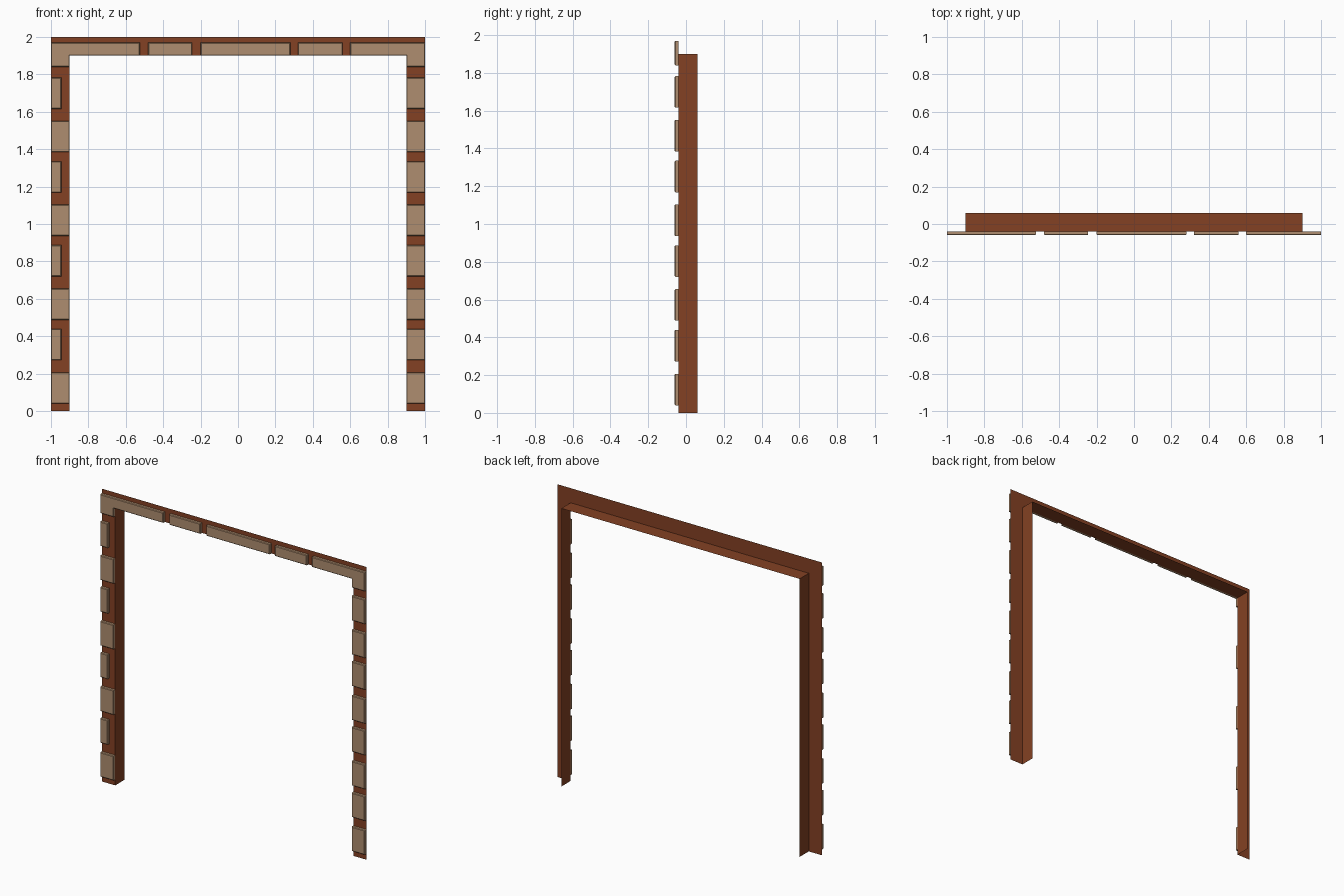
import bpy, bmesh

if "Cube" in bpy.data.objects:
    bpy.data.objects.remove(bpy.data.objects["Cube"])

FLANGE_Y, BACK_Y, STONE_Y = -0.04, 0.06, -0.06
CHAMFER = 0.004


def material(name, rgb):
    m = bpy.data.materials.new(name)
    m.diffuse_color = (*rgb, 1.0)
    m.use_nodes = True
    m.node_tree.nodes["Principled BSDF"].inputs["Base Color"].default_value = m.diffuse_color
    return m


wood = material("reddish brown", (0.23, 0.053, 0.017))
stone = material("tan stone", (0.43, 0.27, 0.16))


def finish(name, bm, mat):
    me = bpy.data.meshes.new(name)
    bm.to_mesh(me)
    bm.free()
    me.materials.append(mat)
    ob = bpy.data.objects.new(name, me)
    bpy.context.collection.objects.link(ob)
    return ob


# Door surround: thin L section (front flange + inner reveal) swept around the opening
def outline(half, top, y):
    return [(-half, y, 0), (-half, y, top), (half, y, top), (half, y, 0)]


bm = bmesh.new()
rings = [[bm.verts.new(p) for p in outline(*r)]
         for r in ((1.0, 2.0, FLANGE_Y), (0.9, 1.9, FLANGE_Y), (0.9, 1.9, BACK_Y))]
for a, b in zip(rings, rings[1:]):
    for i in range(3):
        bm.faces.new((a[i], b[i], b[i + 1], a[i + 1]))
finish("door_surround", bm, wood)


# Facing block: outline counter-clockwise in x,z, raised from the flange, chamfered front
def block(name, pts):
    bm = bmesh.new()
    f = bm.faces.new([bm.verts.new((x, FLANGE_Y, z)) for x, z in pts])
    f.normal_update()
    front = bmesh.ops.extrude_discrete_faces(bm, faces=[f])["faces"][0]
    for v in front.verts:
        v.co.y = STONE_Y + CHAMFER
    bm.normal_update()
    bmesh.ops.inset_region(bm, faces=[front], thickness=CHAMFER, depth=CHAMFER,
                           use_even_offset=True, use_boundary=True)
    finish(name, bm, stone)


def rect(x0, x1, z0, z1):
    return [(x0, z0), (x1, z0), (x1, z1), (x0, z1)]


# Jamb blocks: left side alternates long and short, right side all long
for i in range(8):
    z = 0.04 + 0.448 * (i // 2) + 0.232 * (i % 2)
    left_end = -0.945 if i % 2 else -0.9
    block(f"left_jamb_block_{i + 1}", rect(-1.0, left_end, z, z + 0.167))
    block(f"right_jamb_block_{i + 1}", rect(0.9, 1.0, z, z + 0.167))

# Lintel blocks
for i, (x0, x1) in enumerate(((-0.48, -0.245), (-0.2, 0.28), (0.32, 0.56))):
    block(f"lintel_block_{i + 1}", rect(x0, x1, 1.9, 1.97))

# L-shaped corner blocks
block("left_corner_block", [(-1, 1.84), (-0.9, 1.84), (-0.9, 1.9),
                            (-0.525, 1.9), (-0.525, 1.97), (-1, 1.97)])
block("right_corner_block", [(1, 1.84), (1, 1.97), (0.6, 1.97),
                             (0.6, 1.9), (0.9, 1.9), (0.9, 1.84)])
